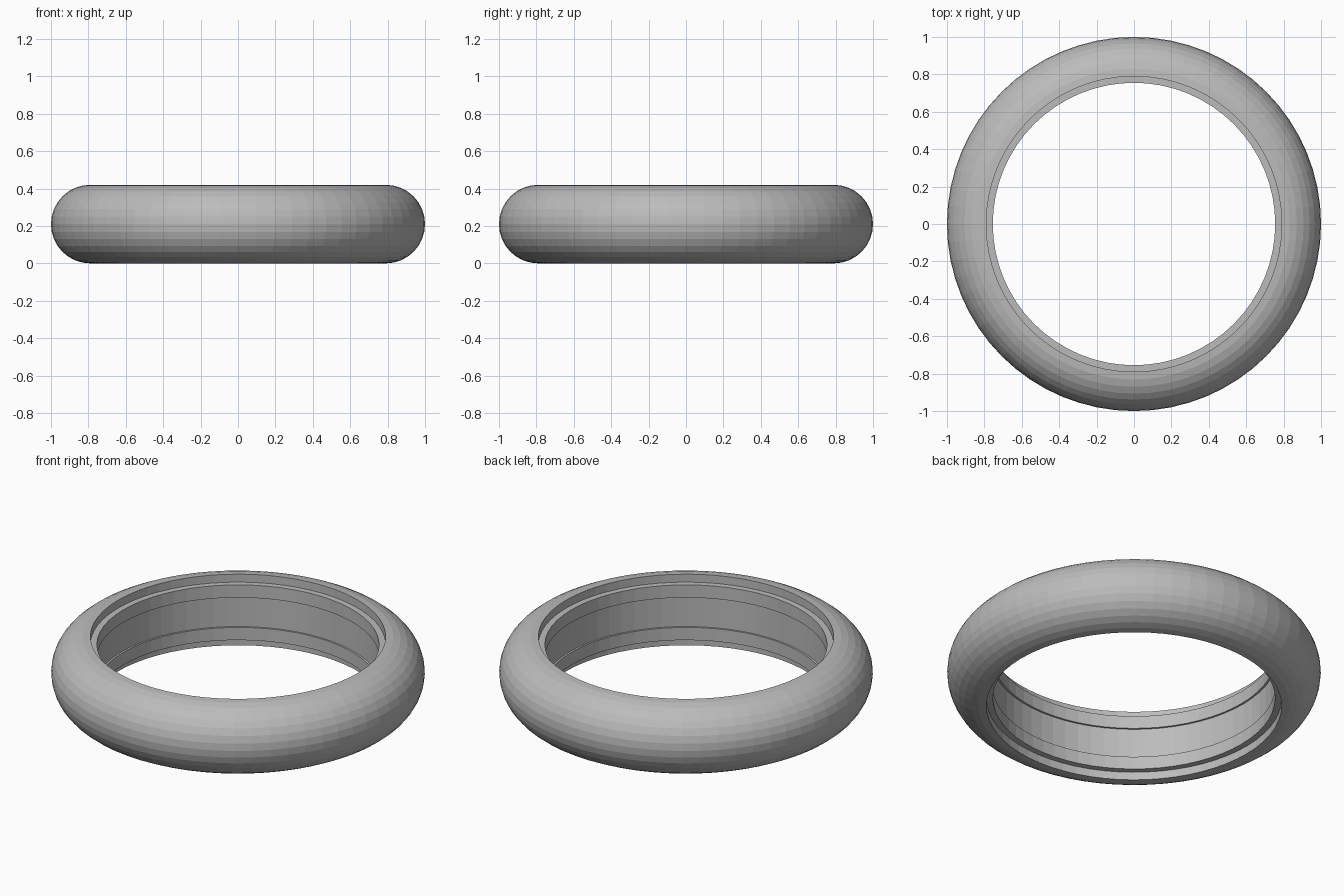
import bpy, bmesh, math

if "Cube" in bpy.data.objects:
    bpy.data.objects.remove(bpy.data.objects["Cube"])

SEGMENTS = 64
ARC_STEPS = 16
R, C = 0.21, 0.79          # tube radius, tube centre distance

# Cross-section (radius, height): round outer half, stepped bore with shallow recess
profile = [(C + R * math.cos(a), R + R * math.sin(a))
           for a in (-math.pi / 2 + math.pi * i / ARC_STEPS for i in range(ARC_STEPS + 1))]
bore = [(C, 0.373), (0.755, 0.373), (0.755, 0.298), (0.766, 0.298)]
profile += bore + [(r, 2 * R - z) for r, z in reversed(bore)]

# Spin the section into a closed ring
bm = bmesh.new()
rings = []
for s in range(SEGMENTS):
    t = 2 * math.pi * s / SEGMENTS
    rings.append([bm.verts.new((r * math.cos(t), r * math.sin(t), z)) for r, z in profile])
n = len(profile)
for s in range(SEGMENTS):
    a, b = rings[s], rings[(s + 1) % SEGMENTS]
    for i in range(n):
        j = (i + 1) % n
        bm.faces.new((a[i], b[i], b[j], a[j]))
bmesh.ops.recalc_face_normals(bm, faces=bm.faces)

mesh = bpy.data.meshes.new("ring_tyre")
bm.to_mesh(mesh)
bm.free()

# Single grey colour, flat faces
grey = bpy.data.materials.new("mid grey")
grey.diffuse_color = (0.5, 0.5, 0.5, 1)
grey.use_nodes = True
grey.node_tree.nodes["Principled BSDF"].inputs["Base Color"].default_value = grey.diffuse_color
mesh.materials.append(grey)
tyre = bpy.data.objects.new("ring_tyre", mesh)
bpy.context.collection.objects.link(tyre)
